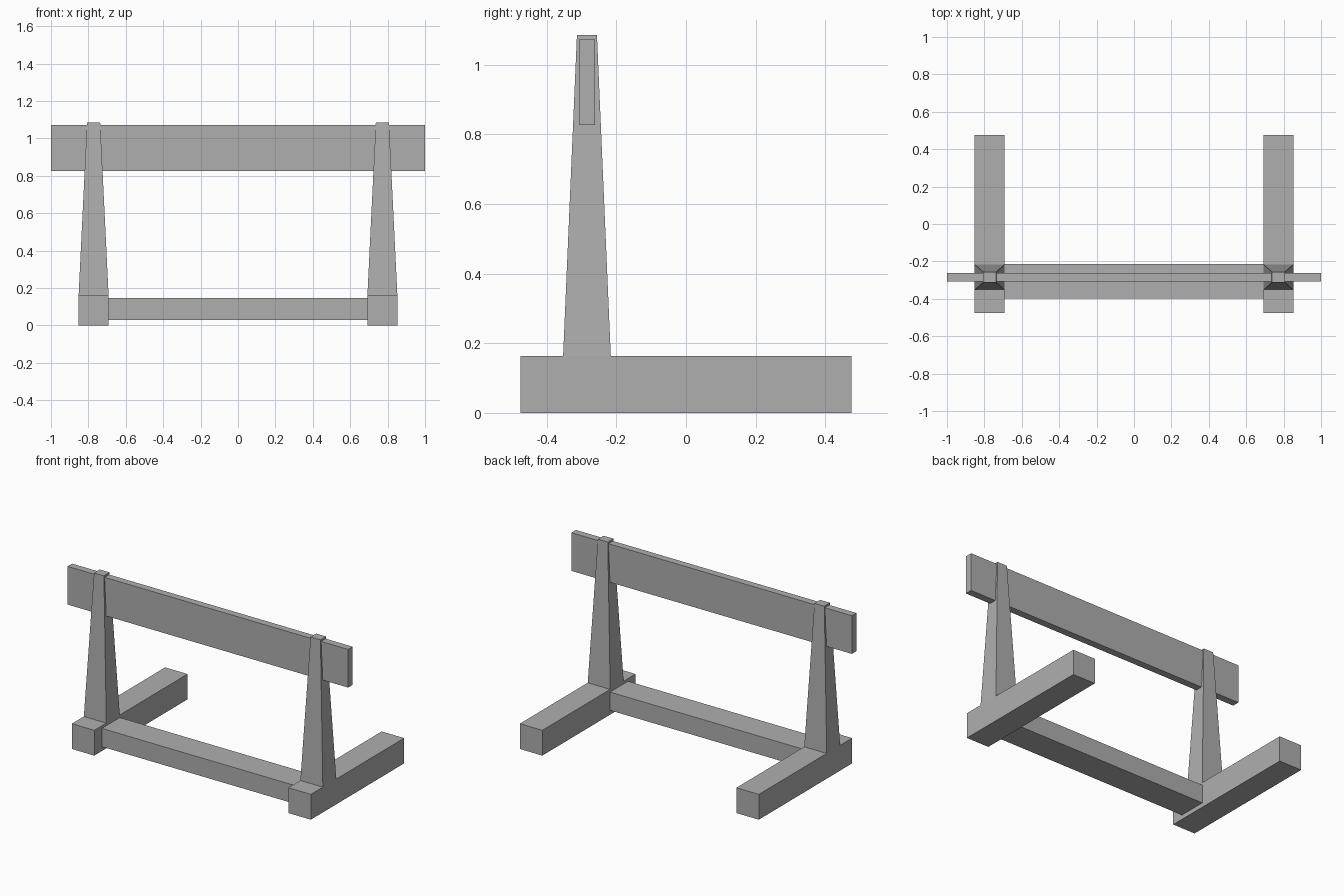
import bpy
import bmesh

cube = bpy.data.objects.get("Cube")
if cube:
    bpy.data.objects.remove(cube, do_unlink=True)

grey = bpy.data.materials.new("plain_grey")
grey.use_nodes = True
colour = (0.43, 0.43, 0.43, 1)
grey.diffuse_color = colour
grey.node_tree.nodes["Principled BSDF"].inputs["Base Color"].default_value = colour


def beam(name, low, high, top_scale=(1, 1)):
    """Box between two corners, with its top face scaled about the centre."""
    centre = [(a + b) / 2 for a, b in zip(low, high)]
    size = [b - a for a, b in zip(low, high)]
    bm = bmesh.new()
    bmesh.ops.create_cube(bm, size=1)
    for v in bm.verts:
        if v.co.z > 0:
            v.co.x *= top_scale[0]
            v.co.y *= top_scale[1]
        for i in range(3):
            v.co[i] *= size[i]
    mesh = bpy.data.meshes.new(name)
    bm.to_mesh(mesh)
    bm.free()
    mesh.materials.append(grey)
    obj = bpy.data.objects.new(name, mesh)
    obj.location = centre
    bpy.context.collection.objects.link(obj)
    return obj


INNER, OUTER = 0.692, 0.852
FOOT_TOP = 0.163

# Foot and tapered post on each side
for side, sign in (("left", 1), ("right", -1)):
    x0, x1 = sorted((sign * INNER, sign * OUTER))
    beam(side + "_foot", (x0, -0.475, 0), (x1, 0.475, FOOT_TOP))
    beam(side + "_post", (x0, -0.353, FOOT_TOP), (x1, -0.216, 1.085), (0.44, 0.42))

# Low stretcher between the feet
beam("stretcher", (-INNER, -0.398, 0.028), (INNER, -0.215, 0.146))

# Wide top rail running through both posts
beam("top_rail", (-1, -0.307, 0.827), (1, -0.261, 1.073))
